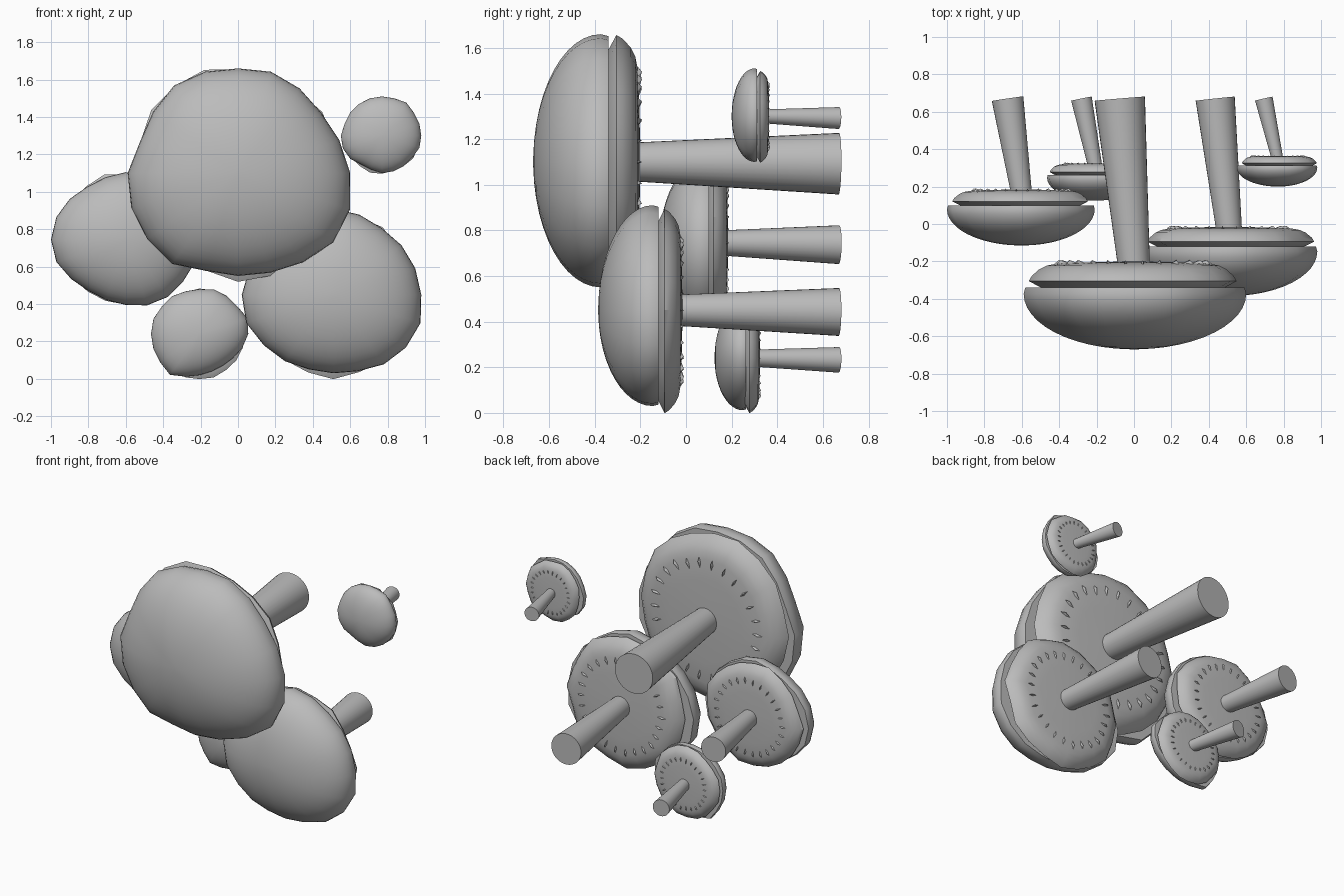
import bpy
import bmesh
import math
import random
from mathutils import Vector

if "Cube" in bpy.data.objects:
    bpy.data.objects.remove(bpy.data.objects["Cube"], do_unlink=True)

random.seed(4)
SIDES = 20
STEM_END_Y = 0.67

grey = bpy.data.materials.new("plain_grey")
grey.use_nodes = True
grey.diffuse_color = (0.5, 0.5, 0.5, 1)
grey.node_tree.nodes["Principled BSDF"].inputs["Base Color"].default_value = grey.diffuse_color


def finish(bm, name, angle):
    """Turn a bmesh into a shaded grey object."""
    bmesh.ops.recalc_face_normals(bm, faces=bm.faces)
    mesh = bpy.data.meshes.new(name)
    bm.to_mesh(mesh)
    bm.free()
    obj = bpy.data.objects.new(name, mesh)
    bpy.context.collection.objects.link(obj)
    mesh.materials.append(grey)
    bpy.ops.object.select_all(action="DESELECT")
    obj.select_set(True)
    bpy.context.view_layer.objects.active = obj
    bpy.ops.object.shade_smooth_by_angle(angle=math.radians(angle))
    return obj


def polar(center, radius, angle, y):
    return Vector((center[0] + radius * math.cos(angle), y,
                   center[1] + radius * math.sin(angle)))


def lathe(name, center, outline, profile, angle=40):
    """Sweep a (scale, y) profile around the y axis, following an uneven outline."""
    bm = bmesh.new()
    count = len(outline)
    rings = [[bm.verts.new(polar(center, r * scale, math.tau * i / count, y))
              for i, r in enumerate(outline)] for scale, y in profile]
    for a, b in zip(rings, rings[1:]):
        for i in range(count):
            j = (i + 1) % count
            bm.faces.new((a[i], a[j], b[j], b[i]))
    bm.faces.new(rings[0])
    bm.faces.new(rings[-1])
    return finish(bm, name, angle)


def make_cap(name, center, outline, apex, rim):
    """Domed cap with a slightly tucked rim and a flat underside."""
    steps = 12
    profile = []
    for k in range(steps + 1):
        t = math.pi / 2 * (k + 0.3) / (steps + 0.3)
        profile.append((math.sin(t), rim - (rim - apex) * math.cos(t)))
    lip = (rim - apex) * 0.1
    profile = [(s, y - lip * (y - apex) / (rim - apex)) for s, y in profile]
    profile.append((0.985, rim))
    lathe(name + "_cap", center, outline, profile)


def make_underside(name, center, size, rim, back):
    """Lens shaped disc behind the cap, with a wobbly sharp edge."""
    outline = [size * random.uniform(0.93, 1.01) for _ in range(SIDES)]
    depth = back - rim
    shape = [(0.86, -0.05), (1, 0.25), (0.97, 0.45), (0.9, 0.7),
             (0.83, 0.84), (0.74, 0.91), (0.5, 0.96), (0.05, 1)]
    lathe(name + "_underside", center, outline,
          [(s, rim + depth * t) for s, t in shape], 30)


def make_gills(name, center, size, back):
    """Ring of small raised slivers on the underside."""
    bm = bmesh.new()
    count = 26
    for i in range(count):
        a = math.tau * i / count
        mid = size * random.uniform(0.64, 0.67)
        half = size * 0.07
        y = back - size * 0.022
        inner = bm.verts.new(polar(center, mid - half, a, y))
        outer = bm.verts.new(polar(center, mid + half, a, y))
        left = bm.verts.new(polar(center, mid, a - 0.025, y))
        right = bm.verts.new(polar(center, mid, a + 0.025, y))
        ridge = bm.verts.new(polar(center, mid + half * 0.4, a, back + size * 0.012))
        for p, q in ((inner, left), (left, outer), (outer, right), (right, inner)):
            bm.faces.new((p, q, ridge))
        bm.faces.new((inner, right, outer, left))
    finish(bm, name + "_gills", 10)


def make_stem(name, center, back, lean, thin, thick):
    """Tapered leaning stem that widens away from the cap."""
    start = Vector((center[0], back - 0.03, center[1]))
    end = Vector((center[0] - lean, STEM_END_Y, center[1] - lean * 0.1))
    axis = end - start
    bm = bmesh.new()
    bmesh.ops.create_cone(bm, cap_ends=True, segments=32, radius1=thin,
                          radius2=thick, depth=axis.length)
    turn = axis.to_track_quat("Z", "Y")
    for v in bm.verts:
        v.co = turn @ v.co + (start + end) / 2
    finish(bm, name + "_stem", 40)


# Name, centre (x, z), apex y, rim y, underside y, stem thin and thick radius,
# then the cap outline in hundredths, anticlockwise from +x
mushrooms = [
    ("large", (0, 1.1), -0.67, -0.34, -0.2, 0.085, 0.135,
     (60, 57, 55, 56, 57, 56, 57, 58, 56, 55, 59, 60, 60, 60, 55, 55, 56, 59, 63, 63)),
    ("lower_left", (0.51, 0.45), -0.385, -0.12, -0.015, 0.068, 0.105,
     (47, 46, 45, 44, 45, 46, 45, 44, 45, 47, 49, 49, 46, 44, 42, 42, 43, 46, 48, 49)),
    ("right", (-0.6, 0.745), -0.115, 0.1, 0.185, 0.055, 0.085,
     (39, 38, 37, 36, 36, 36, 35, 35, 37, 39, 40, 39, 36, 34, 34, 35, 37, 38, 38, 39)),
    ("small_bottom", (-0.205, 0.24), 0.125, 0.262, 0.325, 0.037, 0.056,
     (26, 27, 25, 25, 25, 24, 24, 25, 25, 26, 26, 26, 26, 27, 24, 22, 21, 21, 22, 24)),
    ("small_top", (0.77, 1.3), 0.2, 0.312, 0.365, 0.03, 0.048,
     (21, 21, 21, 22, 21, 21, 21, 21, 21, 21, 22, 22, 21, 19, 19, 20, 20, 20, 20, 21)),
]

for name, center, apex, rim, back, thin, thick, hundredths in mushrooms:
    outline = [h / 100 for h in hundredths]
    size = sum(outline) / SIDES
    make_cap(name, center, outline, apex, rim)
    make_underside(name, center, size, rim, back)
    make_gills(name, center, size, back)
    make_stem(name, center, back, 0.076, thin, thick)
